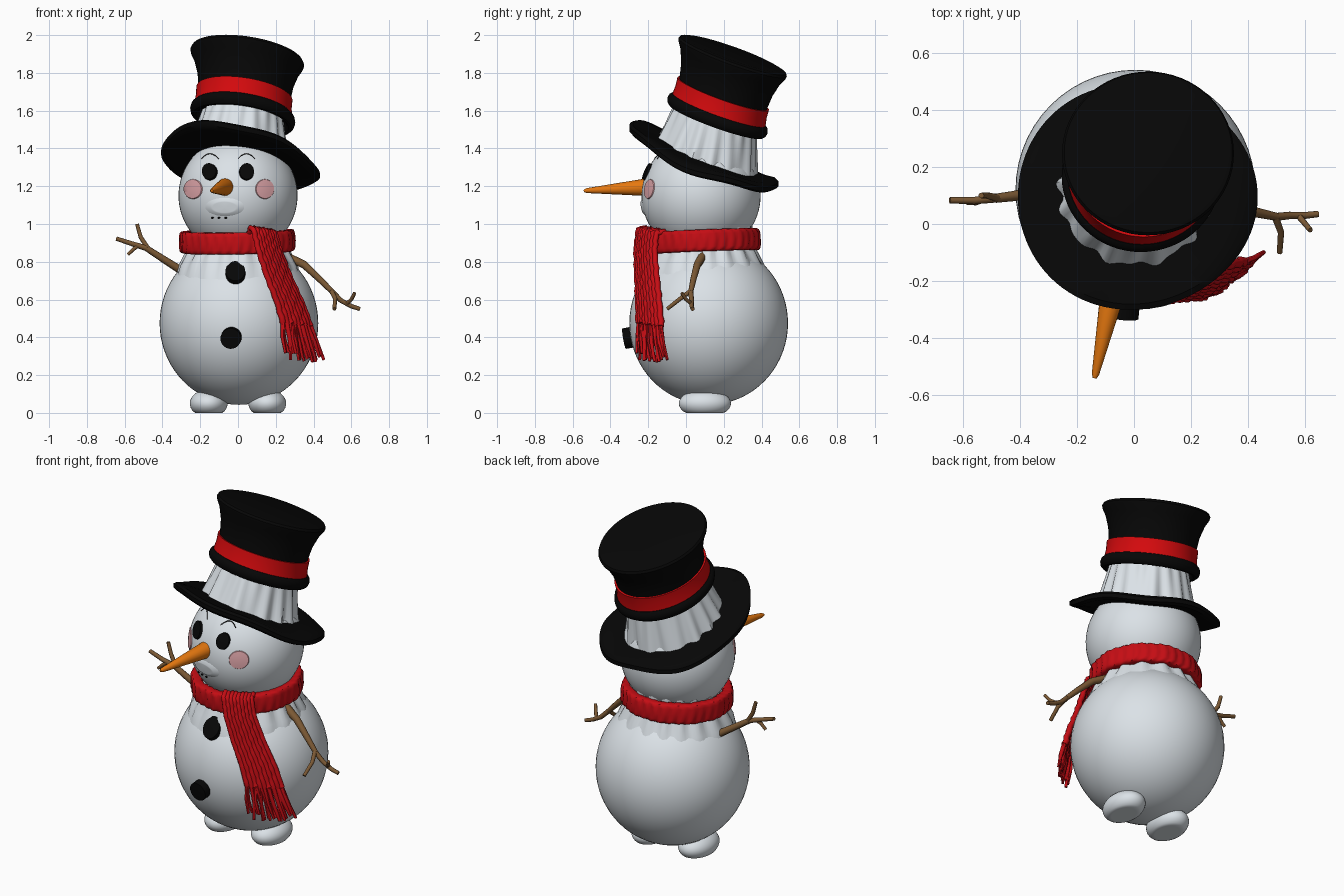
import bpy, bmesh, math, random
from math import sin, cos, pi, sqrt, copysign
from mathutils import Matrix, Vector

random.seed(4)
if "Cube" in bpy.data.objects:
    bpy.data.objects.remove(bpy.data.objects["Cube"], do_unlink=True)


def material(name, rgb):
    m = bpy.data.materials.new(name)
    m.use_nodes = True
    m.diffuse_color = (*rgb, 1)
    node = m.node_tree.nodes["Principled BSDF"]
    node.inputs["Base Color"].default_value = (*rgb, 1)
    node.inputs["Roughness"].default_value = 0.8
    return m


SNOW = material("snow white", (0.72, 0.77, 0.81))
BLACK = material("felt black", (0.002, 0.002, 0.002))
BAND = material("ribbon red", (0.66, 0.003, 0.004))
WOOL = material("wool red", (0.56, 0.004, 0.007))
CARROT = material("carrot orange", (0.8, 0.19, 0.005))
WOOD = material("twig brown", (0.2, 0.1, 0.035))
PINK = material("blush pink", (0.72, 0.37, 0.39))


def smooth(ob, angle=40):
    bpy.ops.object.select_all(action="DESELECT")
    ob.select_set(True)
    bpy.context.view_layer.objects.active = ob
    bpy.ops.object.shade_smooth_by_angle(angle=math.radians(angle))


def finish(name, bm, mat):
    bmesh.ops.remove_doubles(bm, verts=bm.verts, dist=1e-5)
    bmesh.ops.recalc_face_normals(bm, faces=bm.faces)
    me = bpy.data.meshes.new(name)
    bm.to_mesh(me)
    bm.free()
    me.materials.append(mat)
    ob = bpy.data.objects.new(name, me)
    bpy.context.collection.objects.link(ob)
    smooth(ob)


def rings(name, count, seg, point, mat, closed=False):
    """Skin a stack of rings; point(i, a) gives each vertex."""
    bm = bmesh.new()
    vs = [[bm.verts.new(point(i, 2 * pi * j / seg)) for j in range(seg)] for i in range(count)]
    for i in range(count if closed else count - 1):
        for j in range(seg):
            k, n = (j + 1) % seg, (i + 1) % count
            bm.faces.new((vs[i][j], vs[i][k], vs[n][k], vs[n][j]))
    finish(name, bm, mat)


def lathe(name, profile, matrix, mat, seg=64, bump=lambda i, a: 0, closed=False):
    def point(i, a):
        r, z = profile[i]
        r += bump(i, a)
        return matrix @ Vector((r * cos(a), r * sin(a), z))
    rings(name, len(profile), seg, point, mat, closed)


def ball(name, centre, size, mat):
    bm = bmesh.new()
    bmesh.ops.create_uvsphere(bm, u_segments=56, v_segments=36, radius=1,
                              matrix=Matrix.Translation(centre) @ Matrix.Diagonal((*size, 1)))
    finish(name, bm, mat)


def patch(name, base, x, z, rx, rz, lift, mat, rim=0.9):
    """Round patch that follows the front of a ball."""
    centre, size = Vector(base[0]), Vector(base[1])

    def point(i, a):
        f = (1, rim, 0.5, 0)[i]
        d = Vector(((x + f * rx * cos(a) - centre.x) / size.x, 0,
                    (z + f * rz * sin(a) - centre.z) / size.z))
        d.y = -sqrt(max(0, 1 - d.x ** 2 - d.z ** 2))
        out = d * (lift if i else -0.004)
        return centre + Vector((d.x * size.x, d.y * size.y, d.z * size.z)) + out
    rings(name, 4, 28, point, mat)


def tubes(name, paths, mat, res=2):
    """Tapered tubes; each path is (radius, radius, points)."""
    cu = bpy.data.curves.new(name, "CURVE")
    cu.dimensions = "3D"
    cu.bevel_depth = 1
    cu.bevel_resolution = res
    cu.use_fill_caps = True
    for r0, r1, pts in paths:
        sp = cu.splines.new("POLY")
        sp.points.add(len(pts) - 1)
        for i, p in enumerate(pts):
            sp.points[i].co = (*p, 1)
            sp.points[i].radius = r0 + (r1 - r0) * i / (len(pts) - 1)
    ob = bpy.data.objects.new(name, cu)
    bpy.context.collection.objects.link(ob)
    bpy.ops.object.select_all(action="DESELECT")
    ob.select_set(True)
    bpy.context.view_layer.objects.active = ob
    bpy.ops.object.convert(target="MESH")
    ob = bpy.context.view_layer.objects.active
    ob.data.materials.clear()
    ob.data.materials.append(mat)
    for face in ob.data.polygons:
        face.material_index = 0
    smooth(ob, 60)


# Snow body, head, neck gathers and feet
BODY = ((0.005, 0.12, 0.475), (0.42, 0.42, 0.432))
HEAD = ((0, 0.08, 1.15), (0.315, 0.315, 0.315))
ball("body", *BODY, SNOW)
ball("head", *HEAD, SNOW)
lathe("neck_gathers", [(0.335, 0.7), (0.312, 0.78), (0.265, 0.86), (0.24, 0.95), (0.255, 1.02)],
      Matrix.Translation((0, 0.1, 0)), SNOW, 96,
      lambda i, a: (0, 0.006, 0.012, 0.01, 0)[i] * sin(17 * a + sin(3 * a)))
for side, label in ((1, "left"), (-1, "right")):
    dome = [(0.1 * cos(t * pi / 20), 0.05 + 0.075 * sin(t * pi / 20)) for t in range(-8, 11)]
    lathe(label + "_foot", [(0, 0), (0.05, 0)] + [(r, max(z, 0)) for r, z in dome],
          Matrix.Translation((side * 0.155, 0.1, 0)) @ Matrix.Diagonal((1, 1.38, 1, 1)), SNOW, 40)

# Face
patch("mouth_mound", HEAD, -0.07, 1.09, 0.12, 0.055, 0.009, SNOW, 0.6)
for x, label in ((0.045, "left"), (-0.148, "right")):
    patch(label + "_eye", HEAD, x, 1.275, 0.04, 0.045, 0.013, BLACK)
    brow = []
    for k in range(7):
        bx, bz = x + (k - 3) * 0.015, 1.372 - 0.003 * (k - 3) ** 2
        brow.append((bx, 0.08 - sqrt(0.315 ** 2 - bx ** 2 - (bz - 1.15) ** 2), bz))
    tubes(label + "_eyebrow", [(0.0025, 0.0025, brow)], BLACK, 1)
for x, label in ((0.142, "left"), (-0.238, "right")):
    patch(label + "_cheek", HEAD, x, 1.185, 0.052, 0.055, 0.004, PINK)
for k in range(3):
    patch("mouth_dot_%d" % k, HEAD, -0.135 + 0.035 * k, 1.033, 0.007, 0.005, 0.005, BLACK)

# Carrot nose
tip, root = Vector((-0.138, -0.54, 1.176)), Vector((-0.06, -0.17, 1.197))
aim = (tip - root).to_track_quat("Z", "Y").to_matrix().to_4x4()
length = (tip - root).length
lathe("carrot_nose", [(0, 0), (0.044, 0), (0.046, length * 0.12), (0.031, length * 0.5),
                      (0.013, length * 0.96), (0.007, length), (0, length)],
      Matrix.Translation(root) @ aim, CARROT, 20)

# Coal buttons
patch("upper_button", BODY, -0.013, 0.735, 0.054, 0.054, 0.028, BLACK)
patch("lower_button", BODY, -0.035, 0.4, 0.055, 0.055, 0.04, BLACK)

# Lifted hat crown, leaning back and sideways
lean = Matrix(((0.99, 0, 0.075, 0.025), (0, 0.943, 0.25, 0.167), (-0.14, -0.333, 0.96, 1.575), (0, 0, 0, 1)))
lathe("hat_crown", [(0, 0), (0.245, 0.0), (0.247, 0.13), (0.257, 0.2), (0.28, 0.27), (0.3, 0.305),
                    (0.304, 0.32), (0.297, 0.333), (0.27, 0.34), (0, 0.342)], lean, BLACK)
lathe("hat_band", [(0.24, 0.025), (0.262, 0.025), (0.256, 0.075), (0.257, 0.12), (0.24, 0.12)], lean, BAND)
lathe("crown_rim", [(0.255 + 0.026 * cos(t * pi / 5), 0.034 * sin(t * pi / 5)) for t in range(10)],
      lean, BLACK, closed=True)

# Stretched snow column between crown and brim
def column(i, a):
    t = i / 8
    centre = Vector((0.0, 0.11, 1.355)).lerp(Vector((0.025, 0.158, 1.565)), t)
    r = 0.262 - 0.049 * t + 0.01 * (1 - t) * sin(13 * a + 2 * sin(2 * a)) + 0.005 * sin(19 * a + 1)
    return centre + Vector((r * cos(a), r * sin(a), -0.13 * r * cos(a) - 0.36 * r * sin(a)))


rings("snow_column", 9, 112, column, SNOW)

# Wavy brim
SECTION = [(0.2, 0.014), (0.55, 0.016), (0.8, 0.02), (0.95, 0.026), (1, 0.012),
           (1, -0.012), (0.95, -0.026), (0.8, -0.024), (0.55, -0.02), (0.2, -0.016)]


def brim(i, a):
    f, dz = SECTION[i]
    lip = -0.157 * sin(a) - 0.06 * cos(a) + f * f * (0.012 * sin(2 * a) - 0.02 * cos(2 * a) + 0.01 * sin(5 * a))
    r = f * (1 + 0.015 * cos(3 * a))
    return Vector((0.007 + 0.42 * r * cos(a), 0.095 + 0.395 * r * sin(a),
                   1.357 - 0.018 * f * f + lip * f + dz))


rings("hat_brim", len(SECTION), 96, brim, BLACK, closed=True)

# Knitted scarf loop with a flat, rounded section
def rounded(v):
    return copysign(sqrt(abs(v)), v)


wrap = Matrix.Translation((-0.004, 0.09, 0.908)) @ Matrix.Rotation(0.04, 4, "X") @ Matrix.Rotation(-0.02, 4, "Y")
lathe("scarf_loop", [(0.275 + 0.03 * rounded(cos(t * pi / 9)), 0.058 * rounded(sin(t * pi / 9))) for t in range(18)],
      wrap, WOOL, 160,
      lambda i, a: 0.004 * sin(36 * a + 1.2 * abs(i if i < 9 else i - 18)) + 0.003 * sin(11 * a), True)

# Scarf tail: side by side cords that loosen into a fringe
SPINE = [Vector(p) for p in ((0.11, -0.12, 0.92), (0.125, -0.165, 0.97), (0.14, -0.205, 0.96), (0.165, -0.215, 0.86),
                             (0.215, -0.207, 0.72), (0.275, -0.197, 0.58), (0.32, -0.19, 0.44))]
across = Vector((0.77, 0.64, 0))
cords, fringe = [], []
for k in range(9):
    u = k / 8 - 0.5
    path = []
    for a, b in zip(SPINE, SPINE[1:]):
        for s in range(5):
            p = a.lerp(b, s / 5)
            spread = 0.15 + 0.09 * max(0, 0.9 - p.z)
            bulge = Vector((0.6, -0.8, 0)) * (0.012 * (1 - 4 * u * u) + 0.004 * sin(s * 2.5 + k * 2))
            path.append(p + across * (u * spread) + bulge + Vector((0, 0, -u * 0.02)))
    cords.append((0.014, 0.017, path))
    for extra in (-0.01, 0.01):
        end = path[-1]
        drop = random.uniform(0.15, 0.2)
        out = across * (u * 0.05 + extra) + Vector((0.042, 0.012, -drop))
        sway = Vector((random.uniform(-0.01, 0.01), random.uniform(-0.012, 0.01), 0))
        fringe.append((0.013, 0.008, [end, end + out * 0.5 + sway, end + out]))
tubes("scarf_tail", cords, WOOL)
tubes("scarf_fringe", fringe, WOOL, 1)

# Twig arms
tubes("left_arm", [
    (0.024, 0.014, [(0.25, 0.09, 0.83), (0.35, 0.06, 0.785), (0.43, 0.04, 0.71), (0.5, 0.025, 0.64)]),
    (0.014, 0.011, [(0.5, 0.025, 0.64), (0.545, 0.03, 0.595), (0.6, 0.03, 0.565), (0.645, 0.035, 0.55)]),
    (0.013, 0.01, [(0.495, 0.025, 0.645), (0.515, -0.03, 0.605), (0.51, -0.1, 0.55)]),
    (0.011, 0.009, [(0.575, 0.03, 0.578), (0.6, 0.0, 0.6), (0.618, -0.022, 0.635)])], WOOD)
tubes("right_arm", [
    (0.022, 0.016, [(-0.27, 0.13, 0.735), (-0.35, 0.11, 0.785), (-0.42, 0.098, 0.83), (-0.485, 0.09, 0.872)]),
    (0.015, 0.011, [(-0.485, 0.09, 0.872), (-0.56, 0.082, 0.895), (-0.645, 0.083, 0.923)]),
    (0.013, 0.01, [(-0.475, 0.09, 0.868), (-0.515, 0.1, 0.93), (-0.535, 0.1, 1.0)]),
    (0.011, 0.009, [(-0.53, 0.085, 0.885), (-0.555, 0.075, 0.865), (-0.583, 0.075, 0.838)])], WOOD)
